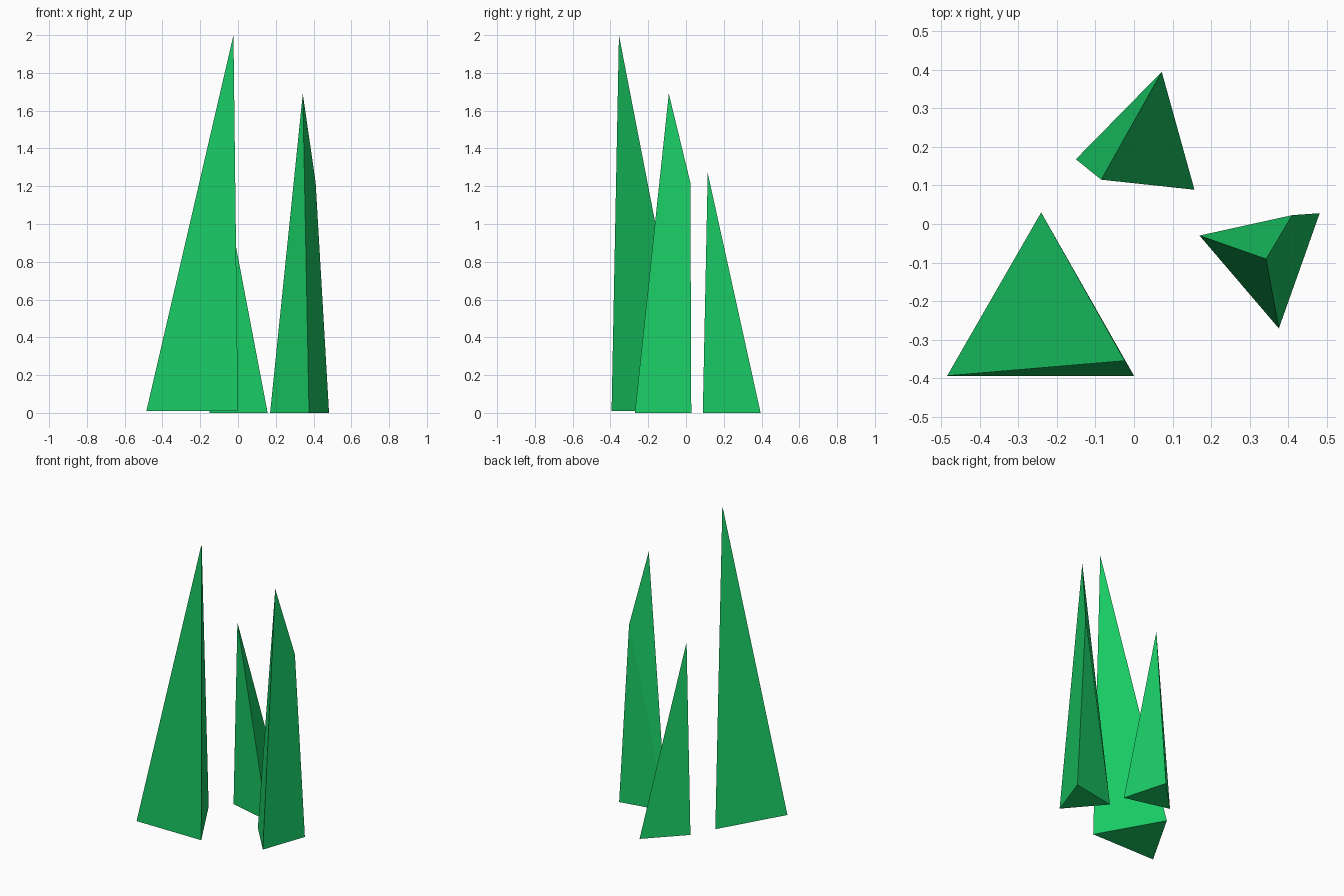
import bpy
import bmesh
from mathutils import Vector

if "Cube" in bpy.data.objects:
    bpy.data.objects.remove(bpy.data.objects["Cube"])

# Shared green crystal material
green = bpy.data.materials.new("crystal_green")
green.diffuse_color = (0.01, 0.6, 0.13, 1.0)
green.use_nodes = True
green.node_tree.nodes["Principled BSDF"].inputs["Base Color"].default_value = green.diffuse_color


def shard(name, base, base_z, peaks):
    """Flat-sided crystal: triangular base hulled with one or more upper points."""
    bm = bmesh.new()
    for p in [(x, y, base_z) for x, y in base] + peaks:
        bm.verts.new(Vector(p))
    bmesh.ops.convex_hull(bm, input=bm.verts[:])
    bmesh.ops.recalc_face_normals(bm, faces=bm.faces[:])
    mesh = bpy.data.meshes.new(name)
    bm.to_mesh(mesh)
    bm.free()
    mesh.materials.append(green)
    obj = bpy.data.objects.new(name, mesh)
    bpy.context.collection.objects.link(obj)
    return obj


# Tall front-left shard
shard("tall_crystal", [(-0.485, -0.394), (0.0, -0.394), (-0.241, 0.03)], 0.01,
      [(-0.024, -0.355, 2.0)])

# Medium right shard with a chipped shoulder
shard("medium_crystal", [(0.17, -0.03), (0.482, 0.028), (0.376, -0.271)], 0.0,
      [(0.343, -0.091, 1.69), (0.411, 0.023, 1.22)])

# Short back shard, tip leaning outward
shard("short_crystal", [(-0.151, 0.168), (0.157, 0.089), (0.072, 0.395)], 0.0,
      [(-0.085, 0.115, 1.27)])
